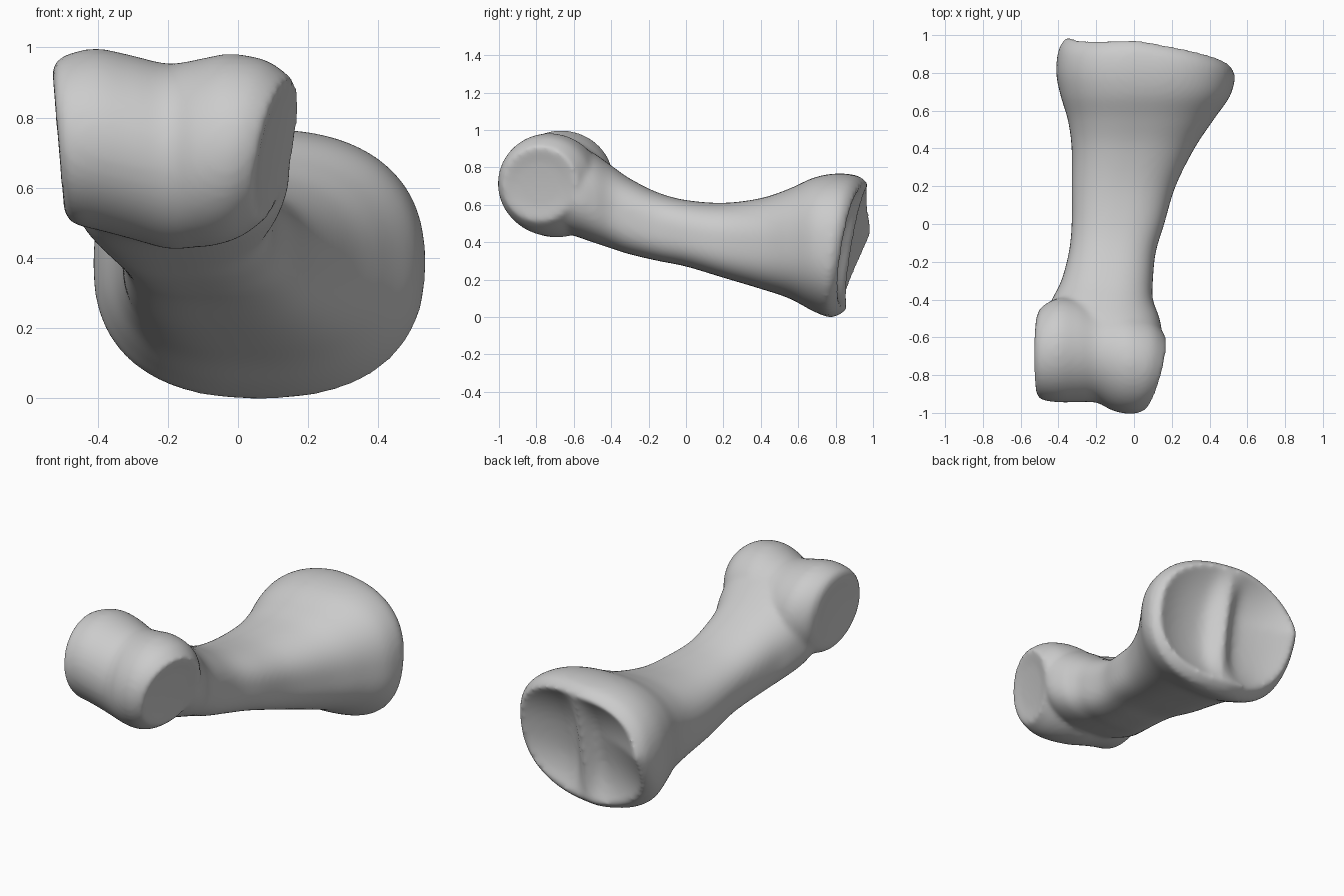
import bpy, bmesh, math

if "Cube" in bpy.data.objects:
    bpy.data.objects.remove(bpy.data.objects["Cube"])

SIDES = 72


def spline_rows(rows, steps=5):
    """Catmull-Rom interpolation through rows of section values."""
    out = []
    for i in range(len(rows) - 1):
        p = [rows[max(0, min(len(rows) - 1, i + k))] for k in (-1, 0, 1, 2)]
        for s in range(steps):
            t = s / steps
            out.append([0.5 * (2 * b + (c - a) * t + (2 * a - 5 * b + 4 * c - d) * t * t
                               + (3 * b - a - 3 * c + d) * t ** 3)
                        for a, b, c, d in zip(*p)])
    out.append(list(rows[-1]))
    return out


def ellipse(upper, lower):
    """Points round a unit superellipse with its own power above and below."""
    pts = []
    for i in range(SIDES):
        a = 2 * math.pi * i / SIDES
        c, s = math.cos(a), math.sin(a)
        e = 2 / (upper if s > 0 else lower)
        pts.append((math.copysign(abs(c) ** e, c), math.copysign(abs(s) ** e, s)))
    return pts


def loft(bm, rings):
    """Skin a closed tube through the rings and cap both ends."""
    loops = [[bm.verts.new(p) for p in ring] for ring in rings]
    for a, b in zip(loops, loops[1:]):
        for i in range(SIDES):
            j = (i + 1) % SIDES
            bm.faces.new((a[i], a[j], b[j], b[i]))
    bm.faces.new(loops[0])
    bm.faces.new(loops[-1])


# Shaft and flared base: y, left x, right x, bottom z, top z, tilt, lower power
shaft = [
    (-0.70, -0.46, 0.08, 0.47, 0.92, 0, 2.4),
    (-0.60, -0.48, 0.145, 0.435, 0.92, 0, 2.4),
    (-0.50, -0.48, 0.135, 0.40, 0.88, 0, 2.6),
    (-0.40, -0.435, 0.10, 0.367, 0.81, 0, 2.8),
    (-0.30, -0.385, 0.10, 0.335, 0.74, 0, 3),
    (-0.15, -0.345, 0.115, 0.30, 0.665, 0, 3),
    (0.00, -0.33, 0.16, 0.27, 0.625, 0, 3),
    (0.20, -0.33, 0.22, 0.21, 0.61, 0, 3),
    (0.40, -0.33, 0.32, 0.15, 0.635, 0, 2.8),
    (0.55, -0.35, 0.42, 0.10, 0.685, 0, 2.6),
    (0.68, -0.39, 0.505, 0.035, 0.745, 0.1, 2.4),
    (0.79, -0.412, 0.532, 0.00, 0.767, 0.35, 2.4),
    (0.88, -0.40, 0.53, 0.01, 0.755, 0.8, 2.4),
    (0.935, -0.36, 0.50, 0.045, 0.71, 1, 2.4),
]


def shaft_ring(row, f=1.0, dish=0.0):
    y, xl, xr, zb, zt, w, lower = row
    ring = []
    for u, v in ellipse(2.4, lower):
        x = (xl + xr) / 2 + u * f * (xr - xl) / 2
        z = (zb + zt) / 2 + v * f * (zt - zb) / 2
        # The joint face leans, and its right corners fall away
        lean = 0.17 * (z - 0.45 - x) - 0.8 * max(0, -x) * abs(z - 0.45)
        ridge = 1 - 0.75 * math.exp(-(u * f / 0.14) ** 2)
        ring.append((x, y + w * lean - dish * ridge, z))
    return ring


bm = bmesh.new()
rings = [shaft_ring(r) for r in spline_rows(shaft)]
# Twin hollows of the joint face, parted by a ridge
for f in (0.95, 0.88, 0.78, 0.68, 0.56, 0.44, 0.32, 0.2, 0.1, 0.02):
    rings.append(shaft_ring(shaft[-1], f, 0.095 * (1 - f ** 2.5)))
loft(bm, rings)

# Rounded double head: x, centre y, centre z, y radius, z radius, shear
head = [
    (-0.515, -0.70, 0.735, 0.20, 0.19, 0),
    (-0.49, -0.685, 0.735, 0.245, 0.235, 0),
    (-0.40, -0.668, 0.737, 0.276, 0.26, 0),
    (-0.30, -0.67, 0.715, 0.274, 0.262, 0),
    (-0.20, -0.685, 0.69, 0.26, 0.264, 0),
    (-0.12, -0.71, 0.698, 0.272, 0.268, 0.1),
    (-0.04, -0.73, 0.71, 0.272, 0.272, 0.3),
    (0.045, -0.755, 0.713, 0.25, 0.25, 0.7),
    (0.11, -0.785, 0.71, 0.20, 0.20, 1),
]


def head_ring(row, f=1.0, inset=0.0):
    x, cy, cz, ry, rz, w = row
    left = max(0.0, -x - 0.3) * 0.4
    return [(x + inset + w * (0.25 * v * f * ry + 0.2 * u * f * rz) - left * u * f * rz,
             cy + v * f * ry, cz + u * f * rz) for u, v in ellipse(2, 2)]


dips = [(0.2, 0.015), (0.6, 0.012), (0.85, 0.004)]
rings = [head_ring(head[0], f, d) for f, d in dips]
rings += [head_ring(r) for r in spline_rows(head)]
rings += [head_ring(head[-1], f, -d) for f, d in reversed(dips)]
loft(bm, rings)
bmesh.ops.recalc_face_normals(bm, faces=bm.faces)

mesh = bpy.data.meshes.new("finger_bone")
bm.to_mesh(mesh)
bm.free()
bone = bpy.data.objects.new("finger_bone", mesh)
bpy.context.collection.objects.link(bone)

# Fuse head and shaft into one skin and soften the join
remesh = bone.modifiers.new("fuse", 'REMESH')
remesh.mode = 'VOXEL'
remesh.voxel_size = 0.014
remesh.use_smooth_shade = True
soften = bone.modifiers.new("soften", 'SMOOTH')
soften.factor = 0.5
soften.iterations = 12

mat = bpy.data.materials.new("bone grey")
mat.use_nodes = True
colour = (0.6, 0.6, 0.6, 1)
mat.diffuse_color = colour
mat.node_tree.nodes["Principled BSDF"].inputs["Base Color"].default_value = colour
mesh.materials.append(mat)
